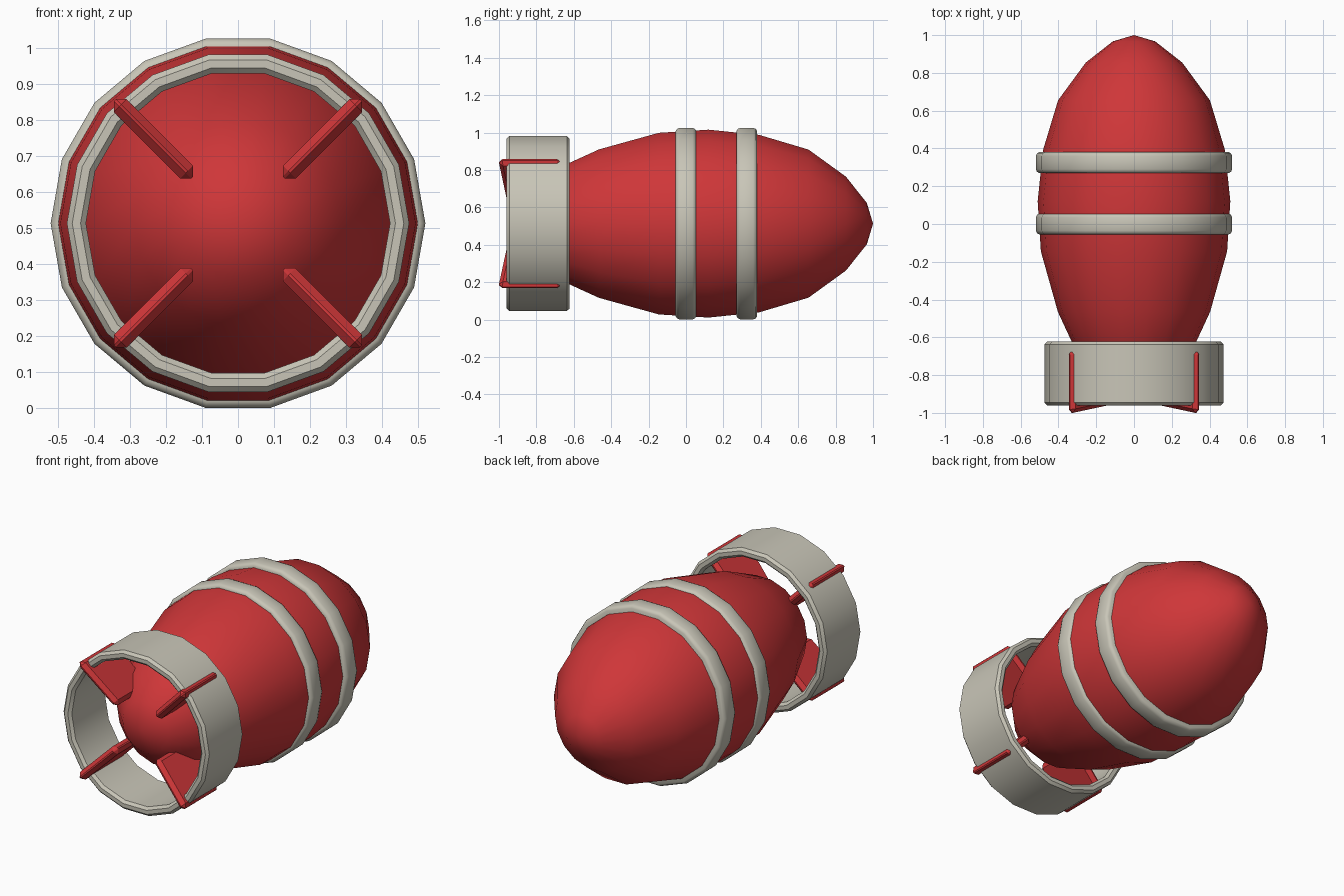
import bpy, bmesh, math
from mathutils import Vector

if "Cube" in bpy.data.objects:
    bpy.data.objects.remove(bpy.data.objects["Cube"])

SIDES = 18
AXIS_Z = 0.513


def material(name, rgb):
    m = bpy.data.materials.new(name)
    m.diffuse_color = (*rgb, 1.0)
    m.use_nodes = True
    m.node_tree.nodes["Principled BSDF"].inputs["Base Color"].default_value = m.diffuse_color
    return m


RED = material("red paint", (0.62, 0.037, 0.040))
GREY = material("warm grey", (0.58, 0.56, 0.475))


def finish(bm, name, mat, angle):
    bmesh.ops.remove_doubles(bm, verts=bm.verts, dist=1e-5)
    bmesh.ops.recalc_face_normals(bm, faces=bm.faces)
    mesh = bpy.data.meshes.new(name)
    bm.to_mesh(mesh)
    bm.free()
    ob = bpy.data.objects.new(name, mesh)
    bpy.context.collection.objects.link(ob)
    mesh.materials.append(mat)
    bpy.ops.object.select_all(action='DESELECT')
    ob.select_set(True)
    bpy.context.view_layer.objects.active = ob
    bpy.ops.object.shade_smooth_by_angle(angle=math.radians(angle))
    return ob


def lathe(name, profile, mat, closed=False, angle=35):
    """Turn a (y, radius) profile round the long axis."""
    bm = bmesh.new()
    rings = []
    for i in range(SIDES):
        a = 2 * math.pi * i / SIDES
        rings.append([bm.verts.new((r * math.cos(a), y, AXIS_Z + r * math.sin(a)))
                      for y, r in profile])
    n = len(profile)
    for i in range(SIDES):
        p, q = rings[i], rings[(i + 1) % SIDES]
        for j in range(n if closed else n - 1):
            k = (j + 1) % n
            bm.faces.new((p[j], p[k], q[k], q[j]))
    bmesh.ops.dissolve_degenerate(bm, dist=1e-5, edges=bm.edges)
    return finish(bm, name, mat, angle)


# Egg-shaped body, tail to nose
lathe("body", [(-0.90, 0), (-0.86, 0.15), (-0.72, 0.285), (-0.465, 0.403),
               (-0.145, 0.493), (0.12, 0.51), (0.39, 0.482), (0.655, 0.402),
               (0.855, 0.255), (0.967, 0.112), (1.0, 0)], RED, angle=60)

# Two raised bands
for name, y in (("rear_band", 0.0), ("front_band", 0.325)):
    lathe(name, [(y - 0.055, 0.45), (y - 0.055, 0.503), (y - 0.048, 0.514),
                 (y - 0.035, 0.52), (y + 0.035, 0.52), (y + 0.048, 0.514),
                 (y + 0.055, 0.503), (y + 0.055, 0.45)], GREY, closed=True)

# Open tail ring with chamfered rims
lathe("tail_ring", [(-0.96, 0.437), (-0.96, 0.460), (-0.945, 0.475), (-0.637, 0.475),
                    (-0.622, 0.460), (-0.622, 0.437), (-0.637, 0.422), (-0.945, 0.422)],
      GREY, closed=True)

# Four diagonal fins joining the body to the ring
FIN = [(0.18, -0.957), (0.483, -1.003), (0.483, -0.67), (0.18, -0.65)]
for i in range(4):
    a = math.radians(45 + 90 * i)
    out = Vector((math.cos(a), 0, math.sin(a)))
    side = Vector((-math.sin(a), 0, math.cos(a)))
    bm = bmesh.new()
    lo, hi = [[bm.verts.new(out * r + side * t + Vector((0, y, AXIS_Z))) for r, y in FIN]
              for t in (-0.025, 0.025)]
    bm.faces.new(lo)
    bm.faces.new(hi[::-1])
    for j in range(4):
        k = (j + 1) % 4
        bm.faces.new((lo[j], hi[j], hi[k], lo[k]))
    bmesh.ops.recalc_face_normals(bm, faces=bm.faces)
    bmesh.ops.bevel(bm, geom=bm.edges[:], offset=0.021, segments=1,
                    affect='EDGES', clamp_overlap=True)
    finish(bm, f"fin_{i + 1}", RED, 30)
